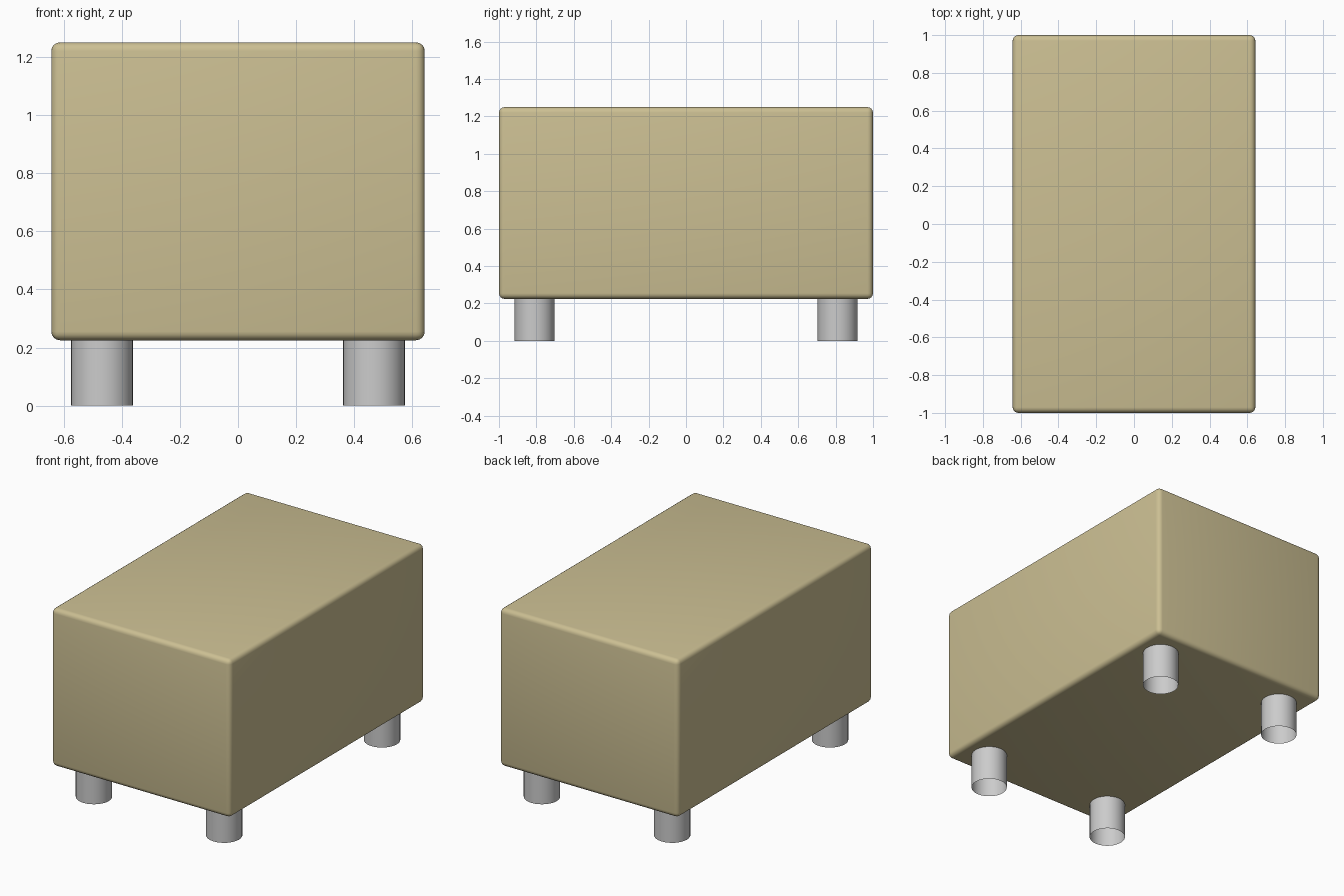
import bpy

if "Cube" in bpy.data.objects:
    bpy.data.objects.remove(bpy.data.objects["Cube"])

# Upholstered body with softly rounded edges
bpy.ops.mesh.primitive_cube_add(size=1, location=(0, 0, 0.7375))
body = bpy.context.object
body.name = "cushion_body"
body.scale = (1.285, 2.0, 1.025)
bpy.ops.object.transform_apply(location=False, rotation=False, scale=True)
bevel = body.modifiers.new("soft_edges", 'BEVEL')
bevel.width = 0.03
bevel.segments = 4
bpy.ops.object.shade_smooth()
fabric = bpy.data.materials.new("beige_fabric")
fabric.diffuse_color = (0.60, 0.52, 0.29, 1)
fabric.use_nodes = True
fabric.node_tree.nodes["Principled BSDF"].inputs["Base Color"].default_value = fabric.diffuse_color
body.data.materials.append(fabric)

# Four open tubular legs
for x_name, x in (("left", -0.468), ("right", 0.468)):
    for y_name, y in (("front", -0.81), ("back", 0.81)):
        bpy.ops.mesh.primitive_cylinder_add(
            vertices=32, radius=0.107, depth=0.225,
            end_fill_type='NOTHING', location=(x, y, 0.1125))
        leg = bpy.context.object
        leg.name = f"{y_name}_{x_name}_leg"
        bpy.ops.object.shade_smooth()
